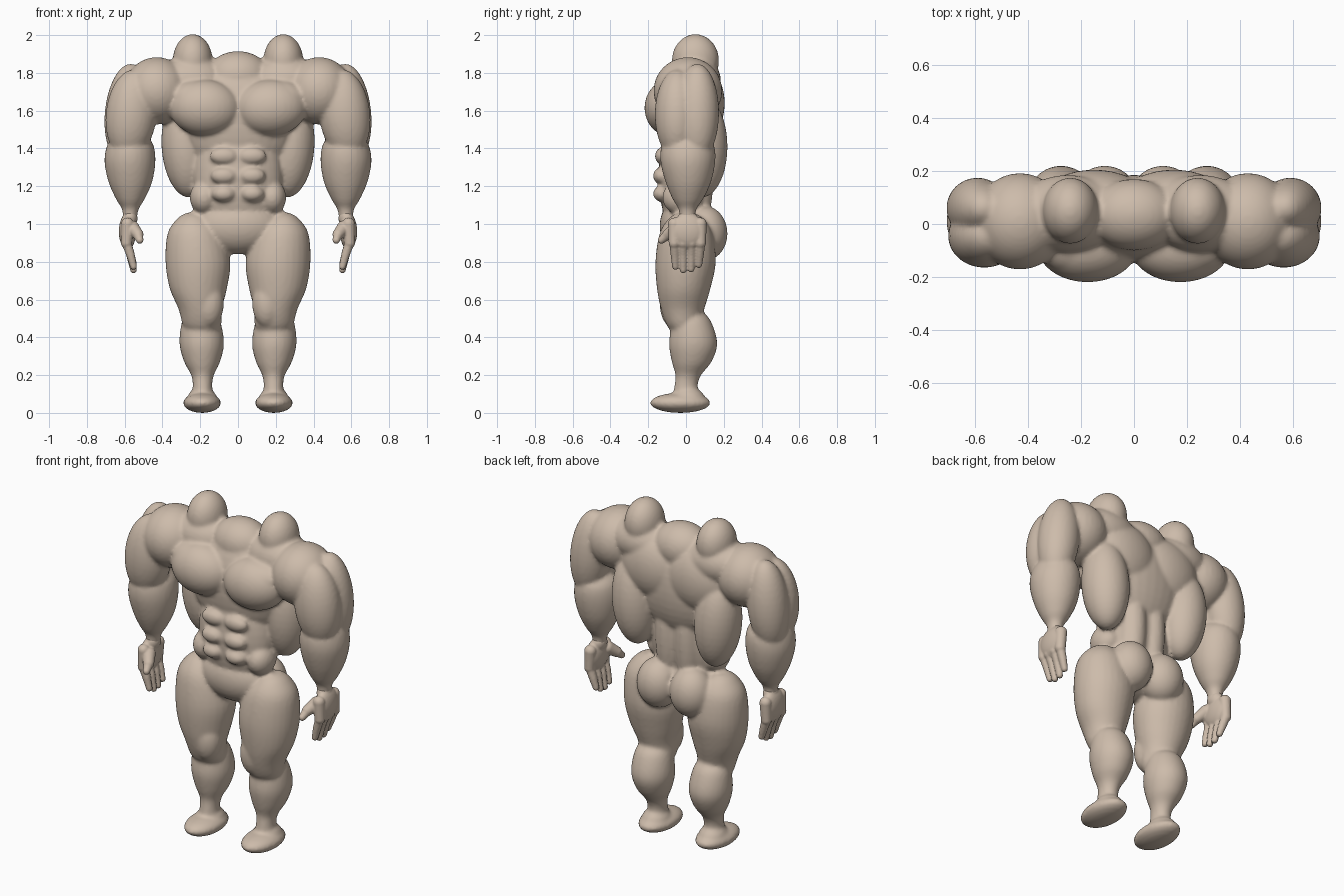
import bpy, bmesh, math
from mathutils import Matrix, Vector, Euler

skin = bpy.data.materials.new("warm tan skin")
skin.diffuse_color = (0.61, 0.50, 0.405, 1)


def ball(bm, c, r, rot=(0, 0, 0), both=True):
    """Ellipsoid at c with radii r, mirrored in x if both."""
    for s in ((1, -1) if both else (1,)):
        e = Euler([math.radians(a) for a in (rot[0], rot[1] * s, rot[2] * s)])
        m = Matrix.Translation((c[0] * s, c[1], c[2])) @ e.to_matrix().to_4x4() @ Matrix.Diagonal((*r, 1))
        bmesh.ops.create_uvsphere(bm, u_segments=32, v_segments=20, radius=1, matrix=m)


def loft(bm, rows, n=28):
    """Closed limb through rows (z, x centre, y centre, x radius, y radius), on both sides."""
    def curve(t):
        i = min(int(t), len(rows) - 2)
        f = t - i
        p = [rows[max(0, min(len(rows) - 1, i + k))] for k in (-1, 0, 1, 2)]
        return [0.5 * (2 * b + (c - a) * f + (2 * a - 5 * b + 4 * c - d) * f * f
                + (3 * b - a - 3 * c + d) * f ** 3) for a, b, c, d in zip(*p)]
    for s in (1, -1):
        rings = []
        for k in range((len(rows) - 1) * 4 + 1):
            z, x, y, rx, ry = curve(k / 4)
            rings.append([bm.verts.new((s * (x + rx * math.cos(2 * math.pi * j / n)),
                                        y + ry * math.sin(2 * math.pi * j / n), z)) for j in range(n)])
        faces = [bm.faces.new(rings[0]), bm.faces.new(rings[-1])]
        for a, b in zip(rings, rings[1:]):
            faces += [bm.faces.new((a[j], a[(j + 1) % n], b[(j + 1) % n], b[j])) for j in range(n)]
        bmesh.ops.recalc_face_normals(bm, faces=faces)


def capsule(bm, a, b, ra, rb):
    """Finger-like rod made of a tapered cone with round ends, on both sides."""
    for s in (1, -1):
        p, q = Vector((a[0] * s, a[1], a[2])), Vector((b[0] * s, b[1], b[2]))
        d = q - p
        m = Matrix.Translation((p + q) / 2) @ d.to_track_quat('Z', 'Y').to_matrix().to_4x4()
        bmesh.ops.create_cone(bm, cap_ends=True, segments=16, radius1=ra, radius2=rb, depth=d.length, matrix=m)
    ball(bm, a, (ra,) * 3)
    ball(bm, b, (rb,) * 3)


def finish(name, bm, voxel, smooth):
    """Fuse overlapping volumes into one soft skin."""
    me = bpy.data.meshes.new(name)
    bm.to_mesh(me)
    bm.free()
    me.materials.append(skin)
    ob = bpy.data.objects.new(name, me)
    bpy.context.collection.objects.link(ob)
    rm = ob.modifiers.new("fuse", 'REMESH')
    rm.mode = 'VOXEL'
    rm.voxel_size = voxel
    rm.use_smooth_shade = True
    sm = ob.modifiers.new("soften", 'SMOOTH')
    sm.factor = 0.5
    sm.iterations = smooth
    return ob


body = bmesh.new()

# Neck stump, trapezius peaks and shoulder bridge
ball(body, (0, 0.035, 1.78), (0.17, 0.135, 0.135), both=False)
ball(body, (0.24, 0.05, 1.865), (0.105, 0.125, 0.14))
ball(body, (0.25, 0.04, 1.76), (0.2, 0.145, 0.13))

# Rib cage, waist and upper back
ball(body, (0, 0.02, 1.55), (0.31, 0.165, 0.31), both=False)
ball(body, (0, -0.01, 1.25), (0.235, 0.135, 0.33), both=False)
ball(body, (0.15, 0.09, 1.64), (0.2, 0.115, 0.19))
ball(body, (0.065, 0.04, 1.25), (0.085, 0.105, 0.33))

# Lats
ball(body, (0.275, 0.085, 1.41), (0.13, 0.135, 0.27), rot=(0, 4, 0))

# Pectorals
ball(body, (0.175, -0.085, 1.615), (0.19, 0.135, 0.15), rot=(0, -4, 0))
ball(body, (0.22, -0.07, 1.66), (0.15, 0.12, 0.105))

# Abdominal rows and obliques
for z, x, y, r in ((1.36, 0.075, -0.125, (0.075, 0.04, 0.045)),
                   (1.255, 0.075, -0.13, (0.07, 0.045, 0.045)),
                   (1.16, 0.075, -0.12, (0.065, 0.055, 0.045))):
    ball(body, (x, y, z), r)
ball(body, (0.18, -0.03, 1.14), (0.075, 0.095, 0.09))

# Pelvis and glutes
ball(body, (0, -0.01, 0.99), (0.23, 0.13, 0.15), both=False)
ball(body, (0.11, 0.10, 0.95), (0.125, 0.12, 0.145))

# Thigh and knee
loft(body, [(1.06, 0.24, 0.0, 0.03, 0.04), (1.03, 0.235, 0.0, 0.085, 0.09),
            (0.95, 0.225, 0.0, 0.148, 0.14), (0.8, 0.212, -0.002, 0.172, 0.16),
            (0.66, 0.21, -0.012, 0.152, 0.142), (0.55, 0.2, -0.018, 0.115, 0.115),
            (0.46, 0.19, -0.015, 0.1, 0.085), (0.42, 0.19, -0.01, 0.06, 0.05)])
ball(body, (0.155, -0.065, 0.58), (0.08, 0.075, 0.13))

# Calf and ankle
loft(body, [(0.54, 0.195, 0.02, 0.06, 0.06), (0.49, 0.195, 0.03, 0.1, 0.1),
            (0.37, 0.192, 0.038, 0.118, 0.128), (0.27, 0.19, 0.03, 0.095, 0.105),
            (0.2, 0.188, 0.012, 0.06, 0.068), (0.14, 0.188, 0.0, 0.052, 0.062),
            (0.06, 0.188, 0.0, 0.062, 0.075)])

# Foot
ball(body, (0.19, -0.03, 0.053), (0.1, 0.16, 0.053))
ball(body, (0.19, 0.01, 0.075), (0.078, 0.09, 0.06))

# Deltoid, biceps and triceps
ball(body, (0.43, 0.01, 1.705), (0.175, 0.182, 0.178))
ball(body, (0.565, -0.045, 1.58), (0.135, 0.12, 0.24), rot=(0, -6, 0))
ball(body, (0.59, 0.06, 1.59), (0.115, 0.115, 0.26), rot=(0, -6, 0))

# Forearm and wrist
loft(body, [(1.48, 0.57, 0.01, 0.08, 0.09), (1.42, 0.57, 0.01, 0.122, 0.138),
            (1.33, 0.572, 0.01, 0.135, 0.145), (1.22, 0.57, 0.012, 0.115, 0.12),
            (1.13, 0.57, 0.01, 0.075, 0.08), (1.08, 0.57, 0.008, 0.045, 0.048),
            (1.02, 0.572, 0.008, 0.036, 0.042)])
finish("body", body, 0.011, 5)

# Hands: palm, four fingers and thumb
hands = bmesh.new()
ball(hands, (0.572, 0.008, 1.03), (0.04, 0.05, 0.05))
ball(hands, (0.585, 0.008, 0.96), (0.046, 0.098, 0.095))
for i, tip in enumerate((0.775, 0.757, 0.762, 0.785)):
    y = -0.062 + i * 0.046
    capsule(hands, (0.585, y, 1.0), (0.59, y, 0.9), 0.034, 0.03)
    capsule(hands, (0.59, y, 0.9), (0.57, y * 0.95, 0.84), 0.026, 0.023)
    capsule(hands, (0.57, y * 0.95, 0.84), (0.553, y * 0.9, tip), 0.023, 0.018)
capsule(hands, (0.56, -0.05, 0.98), (0.53, -0.095, 0.945), 0.038, 0.03)
capsule(hands, (0.53, -0.095, 0.945), (0.52, -0.13, 0.915), 0.028, 0.02)
finish("hands", hands, 0.006, 2)
